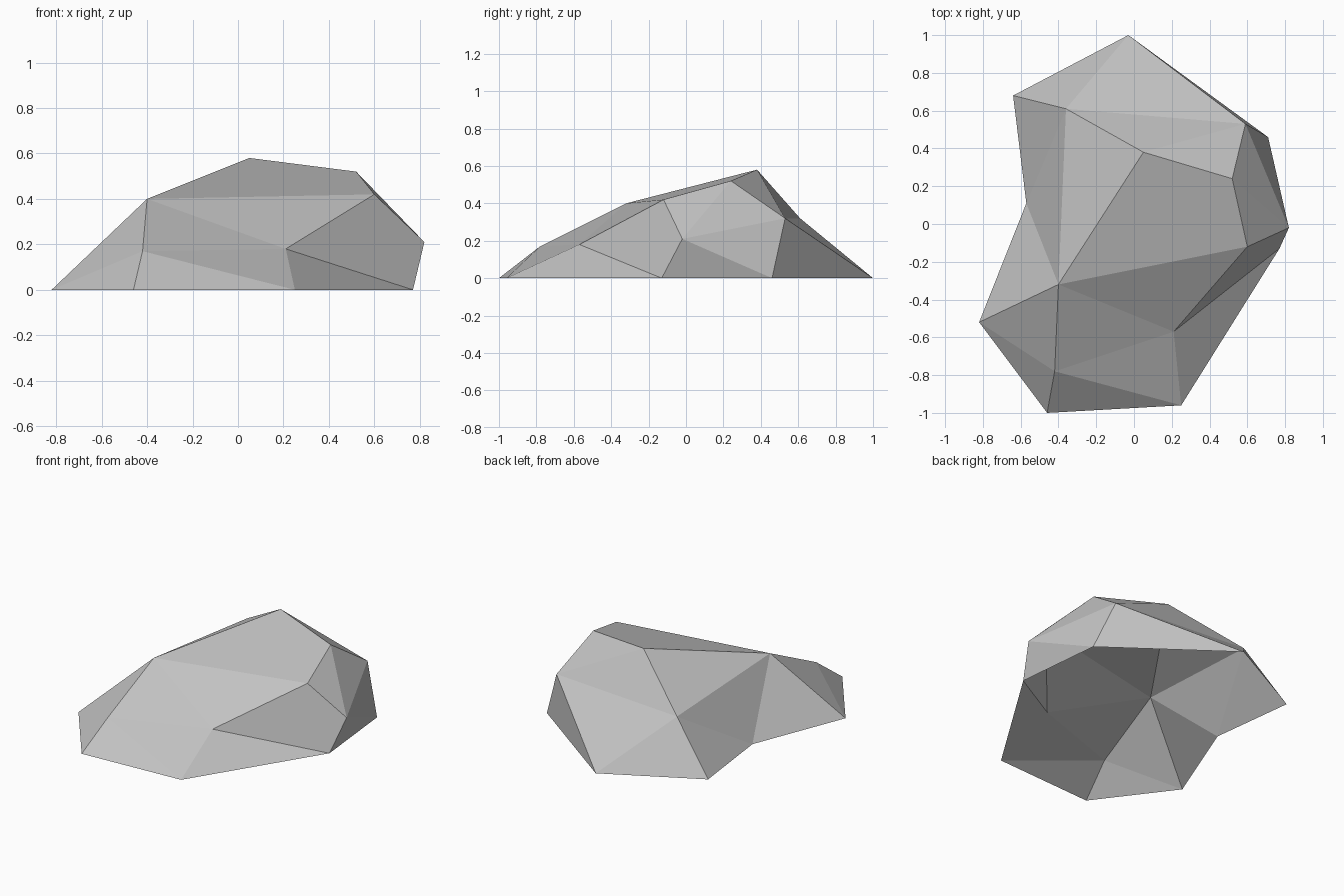
import bpy
import bmesh

default_cube = bpy.data.objects.get("Cube")
if default_cube:
    bpy.data.objects.remove(default_cube, do_unlink=True)

# One plain stone colour
stone = bpy.data.materials.new("stone_grey")
stone.use_nodes = True
colour = (0.54, 0.54, 0.54, 1.0)
stone.diffuse_color = colour
stone.node_tree.nodes["Principled BSDF"].inputs["Base Color"].default_value = colour

# Ground outline of the boulder, counter-clockwise, at z = 0
outline = {
    "front_a": (-0.46, -1.0),
    "front_b": (0.25, -0.96),
    "side_a": (0.77, -0.13),
    "side_b": (0.71, 0.46),
    "back": (-0.03, 1.0),
    "rear_corner": (-0.64, 0.68),
    "notch": (-0.57, 0.11),
    "front_corner": (-0.82, -0.52),
}

# Raised corners of the facets
corners = {
    "side_knob": (0.82, -0.02, 0.21),
    "shoulder": (0.60, -0.12, 0.42),
    "front_dent": (0.21, -0.57, 0.18),
    "front_knob": (-0.42, -0.78, 0.17),
    "front_ridge": (-0.40, -0.32, 0.40),
    "peak": (0.05, 0.38, 0.58),
    "side_ridge": (0.52, 0.24, 0.52),
    "rear_side": (0.59, 0.53, 0.32),
    "rear_knob": (-0.36, 0.61, 0.32),
}

# Flat facets, grouped by the side they face; the underside stays open
facets = [
    # Front
    "front_a front_b front_knob",
    "front_b front_dent front_knob",
    "front_b side_a front_dent",
    "front_knob front_dent front_ridge",
    "front_dent shoulder front_ridge",
    "front_corner front_a front_knob",
    "front_corner front_knob front_ridge",
    # Left side
    "side_a side_knob shoulder front_dent",
    "side_a side_b side_knob",
    "side_b rear_side side_knob",
    "side_knob side_ridge shoulder",
    "side_knob rear_side side_ridge",
    # Top
    "front_ridge shoulder side_ridge peak",
    "front_ridge peak rear_knob",
    # Back
    "peak side_ridge rear_side",
    "peak rear_side rear_knob",
    "side_b back rear_side",
    "back rear_knob rear_side",
    "back rear_corner rear_knob",
    # Right side
    "rear_corner notch rear_knob",
    "notch front_ridge rear_knob",
    "notch front_corner front_ridge",
]

bm = bmesh.new()
points = {name: bm.verts.new((x, y, 0)) for name, (x, y) in outline.items()}
points.update({name: bm.verts.new(place) for name, place in corners.items()})
for facet in facets:
    bm.faces.new([points[name] for name in facet.split()])

# Turn the shell outward
bmesh.ops.recalc_face_normals(bm, faces=bm.faces)
bm.normal_update()
if sum(face.normal.z for face in bm.faces) < 0:
    bmesh.ops.reverse_faces(bm, faces=bm.faces)

mesh = bpy.data.meshes.new("boulder")
bm.to_mesh(mesh)
bm.free()
mesh.materials.append(stone)
boulder = bpy.data.objects.new("boulder", mesh)
bpy.context.scene.collection.objects.link(boulder)
